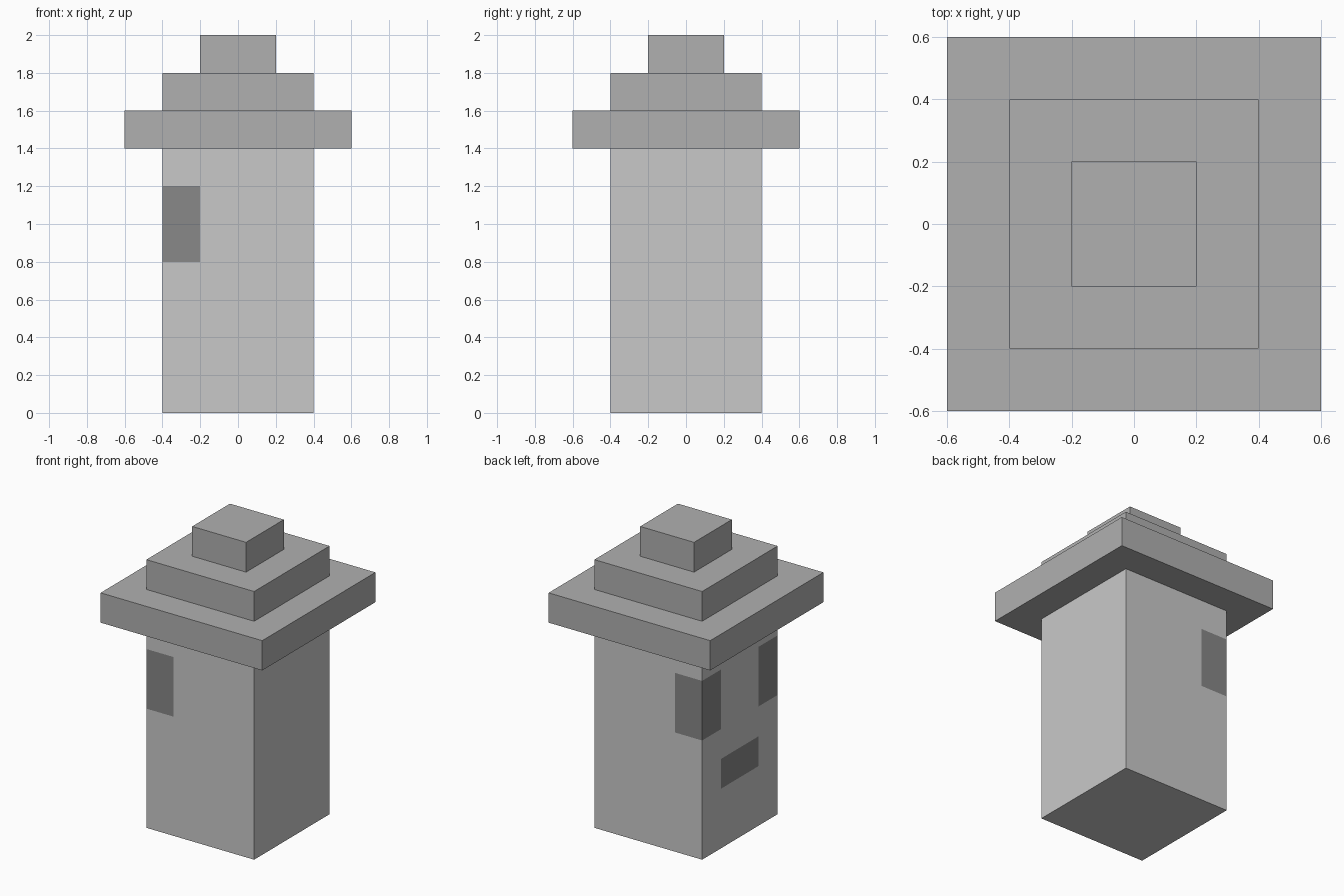
import bpy, bmesh

if "Cube" in bpy.data.objects:
    bpy.data.objects.remove(bpy.data.objects["Cube"])


def material(name, srgb):
    v = ((srgb / 255 + 0.055) / 1.055) ** 2.4
    m = bpy.data.materials.new(name)
    m.diffuse_color = (v, v, v, 1)
    m.use_nodes = True
    m.node_tree.nodes["Principled BSDF"].inputs["Base Color"].default_value = m.diffuse_color
    return m


light = material("light grey", 201)
mid = material("mid grey", 176)
dark = material("dark grey", 136)


def box(name, half, z0, z1, mats, cuts=()):
    """Square block centred on the z axis, with optional plane cuts (axis, position)."""
    bm = bmesh.new()
    bmesh.ops.create_cube(bm, size=1)
    for v in bm.verts:
        v.co.x *= 2 * half
        v.co.y *= 2 * half
        v.co.z = z0 if v.co.z < 0 else z1
    for axis, pos in cuts:
        co, no = [0, 0, 0], [0, 0, 0]
        co[axis], no[axis] = pos, 1
        bmesh.ops.bisect_plane(bm, geom=bm.verts[:] + bm.edges[:] + bm.faces[:],
                               plane_co=co, plane_no=no)
    me = bpy.data.meshes.new(name)
    bm.to_mesh(me)
    bm.free()
    for m in mats:
        me.materials.append(m)
    ob = bpy.data.objects.new(name, me)
    bpy.context.collection.objects.link(ob)
    return ob


# Body, cut along the outlines of the eyes and mouth
cuts = [(0, -0.2), (1, -0.2), (1, 0.2)] + [(2, z) for z in (0.4, 0.6, 0.8, 1.2)]
body = box("body", 0.4, 0, 1.4, [light, dark], cuts)

# Face looks to -x: eyes wrap round both corners, mouth sits between and below
for p in body.data.polygons:
    c, n = p.center, p.normal
    if abs(n.z) > 0.5:
        continue
    eye = 0.8 < c.z < 1.2 and c.x < -0.2 and abs(c.y) > 0.2
    mouth = 0.4 < c.z < 0.6 and n.x < -0.5 and abs(c.y) < 0.2
    p.material_index = int(eye or mouth)

# Stepped hat
for name, half, z0 in (("hat_brim", 0.6, 1.4), ("hat_middle", 0.4, 1.6), ("hat_top", 0.2, 1.8)):
    box(name, half, z0, z0 + 0.2, [mid])
